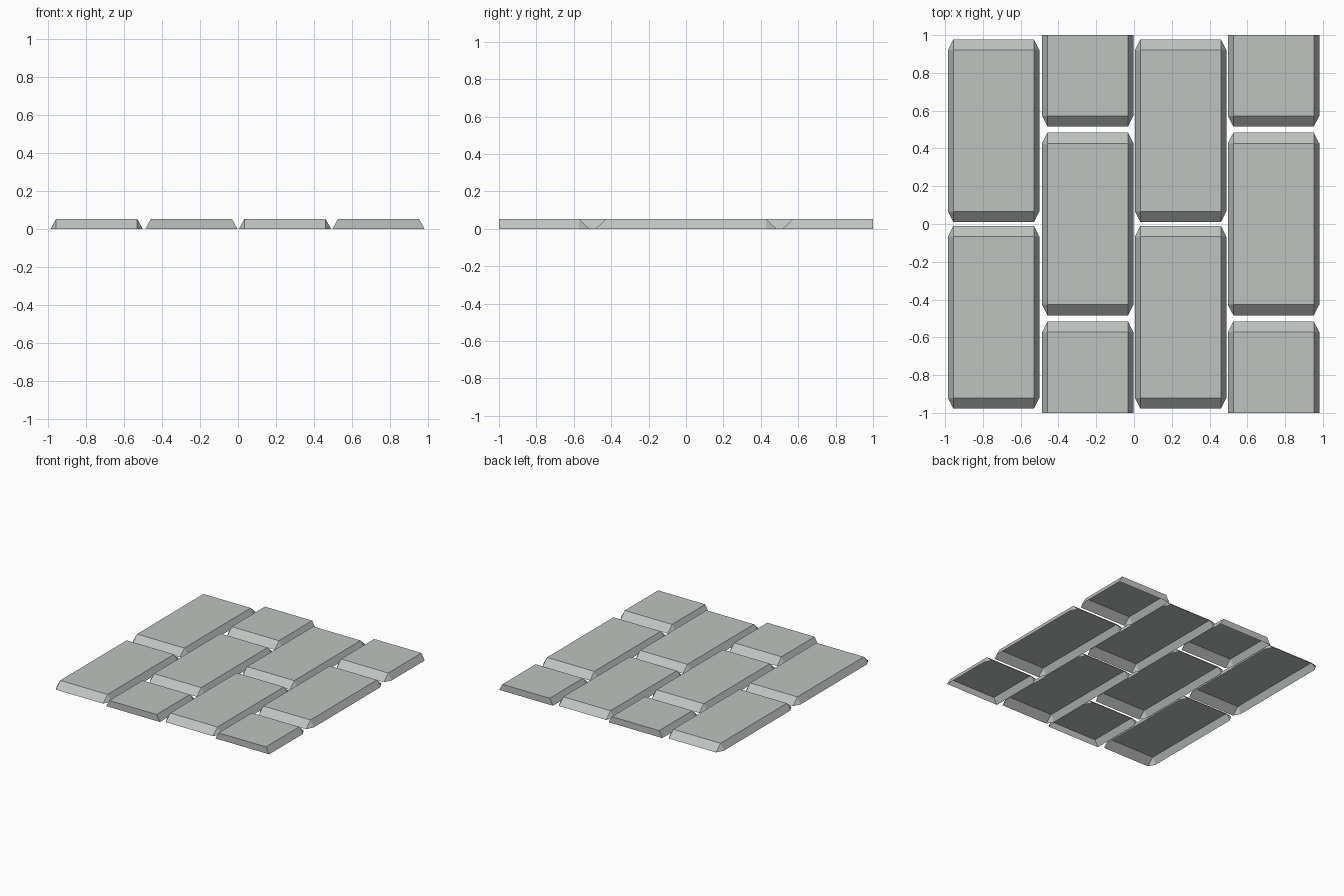
import bpy, bmesh
from mathutils import Vector

if "Cube" in bpy.data.objects:
    bpy.data.objects.remove(bpy.data.objects["Cube"])

H = 0.053                      # tile height
TOP_X, TOP_Y = 0.213, 0.427    # half size of the flat top
OUT_X, OUT_Y = 0.242, 0.484    # half size at the foot of the bevel

stone = bpy.data.materials.new("grey stone")
stone.diffuse_color = (0.52, 0.55, 0.53, 1)
stone.use_nodes = True
stone.node_tree.nodes["Principled BSDF"].inputs["Base Color"].default_value = stone.diffuse_color


def tile(name, cx, cy):
    """Open-bottomed paving tile with sloped sides and cut corners."""
    bm = bmesh.new()
    corners = [(-1, -1), (1, -1), (1, 1), (-1, 1)]
    top = [bm.verts.new((cx + sx * TOP_X, cy + sy * TOP_Y, H)) for sx, sy in corners]
    foot_x = [bm.verts.new((cx + sx * OUT_X, cy + sy * TOP_Y, 0)) for sx, sy in corners]
    foot_y = [bm.verts.new((cx + sx * TOP_X, cy + sy * OUT_Y, 0)) for sx, sy in corners]
    bm.faces.new(top)
    for i in range(4):
        j = (i + 1) % 4
        foot = foot_x if i % 2 else foot_y
        bm.faces.new((foot[i], foot[j], top[j], top[i]))          # sloped side
        pair = (foot_x[i], foot_y[i]) if i % 2 == 0 else (foot_y[i], foot_x[i])
        bm.faces.new((*pair, top[i]))                             # corner cut

    # Tiles on the front and back border are sliced flat and capped
    if abs(cy) > 0.9:
        s = 1 if cy > 0 else -1
        bmesh.ops.bisect_plane(bm, geom=bm.verts[:] + bm.edges[:] + bm.faces[:],
                               plane_co=(0, s, 0), plane_no=(0, s, 0), clear_outer=True)
        cut = [v for v in bm.verts if abs(v.co.y - s) < 1e-4]
        cut.sort(key=lambda v: (v.co.x, v.co.z if v.co.x < cx else -v.co.z))
        cap = bm.faces.new(cut)
        cap.normal_update()
        if cap.normal.dot(Vector((0, s, 0))) < 0:
            cap.normal_flip()

    mesh = bpy.data.meshes.new(name)
    bm.to_mesh(mesh)
    bm.free()
    mesh.materials.append(stone)
    bpy.context.collection.objects.link(bpy.data.objects.new(name, mesh))


# Four columns in running bond: whole pairs alternate with half-whole-half
for col, x in enumerate((-0.743, -0.245, 0.247, 0.739)):
    rows = (-0.494, 0.494) if col % 2 == 0 else (-1, 0, 1)
    for row, y in enumerate(rows):
        kind = "half_tile" if abs(y) == 1 else "tile"
        tile(f"{kind}_{col + 1}_{row + 1}", x, y)
